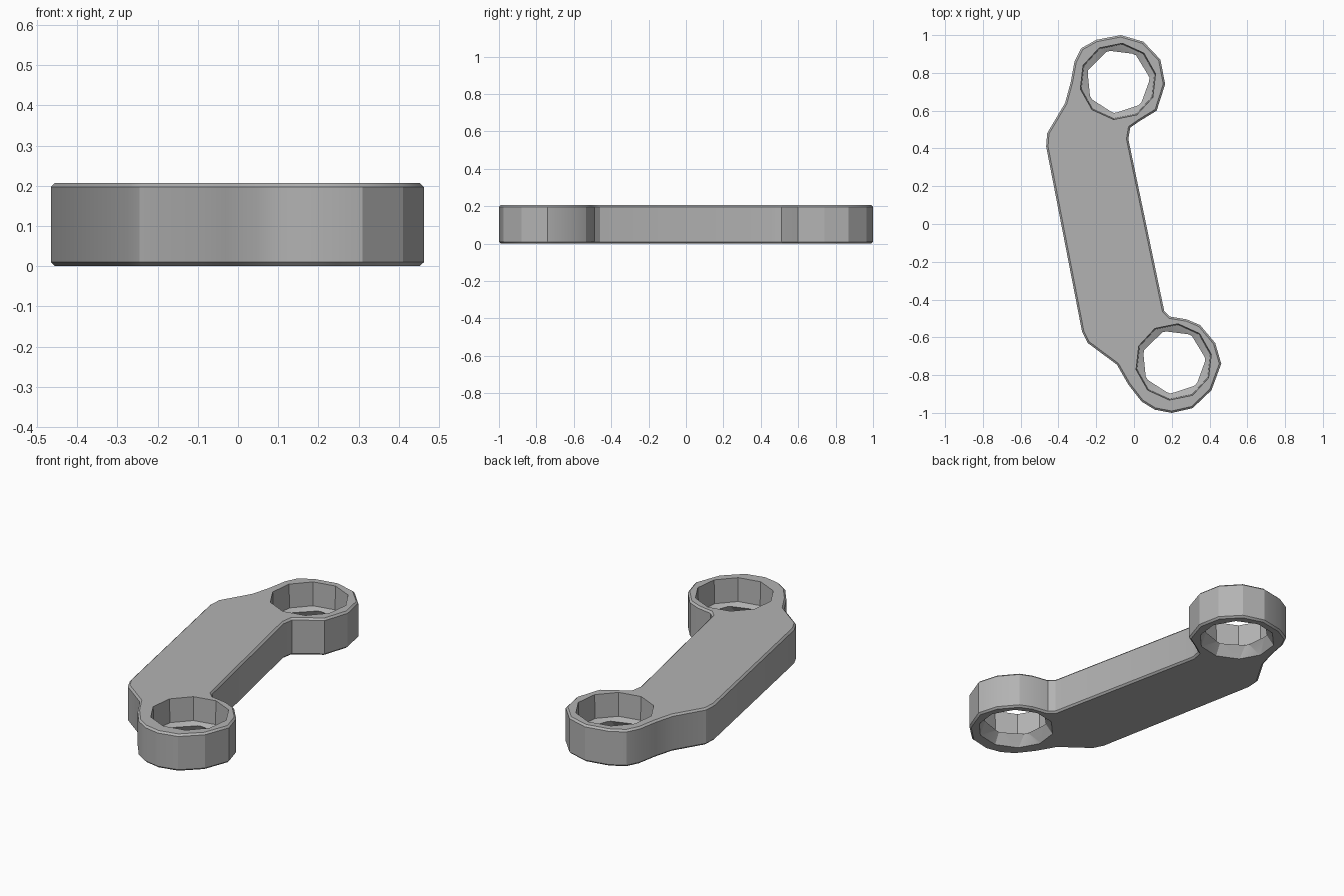
import bpy, bmesh
from math import cos, sin, tau

default = bpy.data.objects.get("Cube")
if default:
    bpy.data.objects.remove(default, do_unlink=True)

HEIGHT = 0.207

grey = bpy.data.materials.new("plain grey")
grey.use_nodes = True
colour = (0.45, 0.45, 0.45, 1)
grey.diffuse_color = colour
grey.node_tree.nodes["Principled BSDF"].inputs["Base Color"].default_value = colour


def make_object(name, bm):
    bmesh.ops.recalc_face_normals(bm, faces=bm.faces)
    mesh = bpy.data.meshes.new(name)
    bm.to_mesh(mesh)
    bm.free()
    mesh.materials.append(grey)
    obj = bpy.data.objects.new(name, mesh)
    bpy.context.collection.objects.link(obj)
    return obj


def hull(name, x, y, rings):
    """Convex solid through polygon rings of (sides, radius, height, turn)."""
    bm = bmesh.new()
    for sides, radius, z, turn in rings:
        for i in range(sides):
            a = turn + tau * i / sides
            bm.verts.new((x + radius * cos(a), y + radius * sin(a), z))
    bmesh.ops.convex_hull(bm, input=bm.verts)
    return make_object(name, bm)


# Link plate outline, counter-clockwise from the rear ring
outline = [
    (-.07, 1), (-.2, .975), (-.28, .93), (-.315, .86), (-.335, .75), (-.365, .64),
    (-.46, .48), (-.465, .41), (-.275, -.57), (-.245, -.63),
    (-.09, -.745), (-.03, -.85), (.04, -.94), (.11, -.983), (.2, -1), (.31, -.975),
    (.41, -.88), (.462, -.74), (.43, -.63), (.35, -.535), (.28, -.505), (.19, -.49),
    (.16, -.46), (-.03, .45), (-.02, .51), (.03, .545), (.12, .6),
    (.165, .74), (.14, .87), (.05, .965),
]
bm = bmesh.new()
base = bm.faces.new([bm.verts.new((x, y, 0)) for x, y in outline])
top = bmesh.ops.extrude_face_region(bm, geom=[base], use_keep_orig=True)
for v in top["geom"]:
    if isinstance(v, bmesh.types.BMVert):
        v.co.z = HEIGHT
rims = [e for e in bm.edges if abs(e.verts[0].co.z - e.verts[1].co.z) < 0.001]
bmesh.ops.bevel(bm, geom=rims, offset=0.01, segments=1, affect='EDGES')
plate = make_object("link_plate", bm)

# Ring holes: a deep straight socket above, a flare below, a narrow lip between
cutters = []
for end, x, y in (("rear", -.085, .755), ("front", .21, -.73)):
    cutters.append(hull(end + "_socket_cutter", x, y, [
        (10, .205, .25, .2), (10, .198, .075, .2), (7, .16, .058, .1)]))
    cutters.append(hull(end + "_flare_cutter", x, y, [
        (7, .161, .075, .1), (10, .208, -.01, .2)]))

bpy.context.view_layer.objects.active = plate
plate.select_set(True)
for cutter in cutters:
    cutter.hide_render = True
    cut = plate.modifiers.new("ring hole", 'BOOLEAN')
    cut.operation = 'DIFFERENCE'
    cut.solver = 'EXACT'
    cut.object = cutter
    bpy.ops.object.modifier_apply(modifier=cut.name)
    bpy.data.objects.remove(cutter, do_unlink=True)

bpy.ops.object.shade_smooth_by_angle(angle=0.45)
